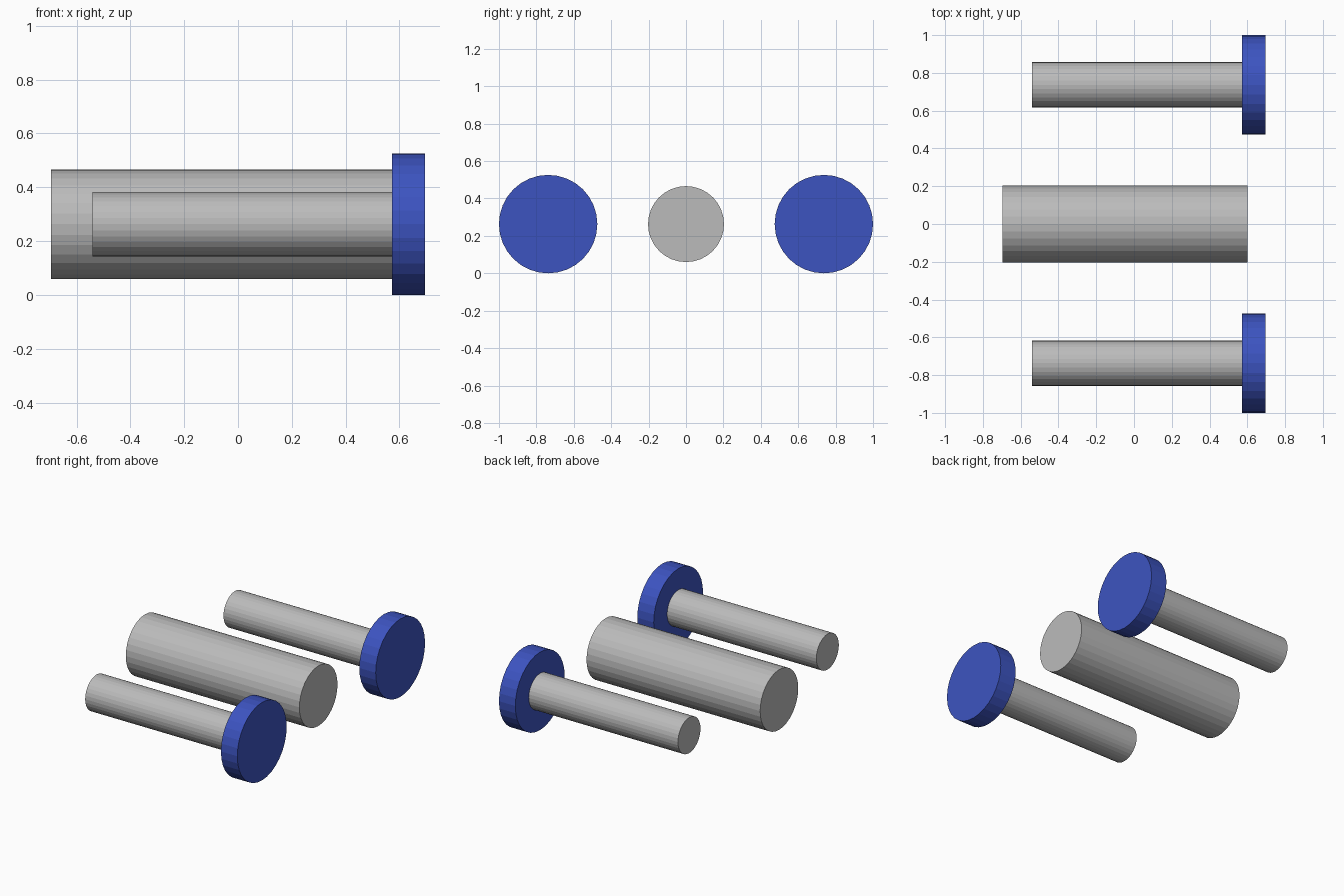
import bpy
import math

# Remove the default object
cube = bpy.data.objects.get("Cube")
if cube:
    bpy.data.objects.remove(cube, do_unlink=True)


def make_material(name, rgb):
    mat = bpy.data.materials.new(name)
    mat.use_nodes = True
    color = (*rgb, 1.0)
    mat.diffuse_color = color
    mat.node_tree.nodes["Principled BSDF"].inputs["Base Color"].default_value = color
    return mat


def rod(name, x_start, x_end, radius, y, mat):
    """Flat-shaded capped cylinder lying along x."""
    bpy.ops.mesh.primitive_cylinder_add(
        vertices=32, radius=radius, depth=x_end - x_start,
        location=((x_start + x_end) / 2, y, AXIS_HEIGHT),
        rotation=(0, math.pi / 2, 0))
    obj = bpy.context.object
    obj.name = name
    obj.data.materials.append(mat)
    return obj


DISC_RADIUS = 0.263
AXIS_HEIGHT = DISC_RADIUS
SIDE_OFFSET = 1 - DISC_RADIUS

gray = make_material("light gray", (0.5, 0.5, 0.5))
blue = make_material("blue", (0.046, 0.088, 0.53))

# Thick cylinder in the middle
rod("center_cylinder", -0.695, 0.6, 0.203, 0, gray)

# Mirrored thin shafts, each with a wide disc on its end
for side, sign in (("left", 1), ("right", -1)):
    y = sign * SIDE_OFFSET
    rod(f"{side}_shaft", -0.54, 0.575, 0.12, y, gray)
    rod(f"{side}_disc", 0.573, 0.695, DISC_RADIUS, y, blue)
